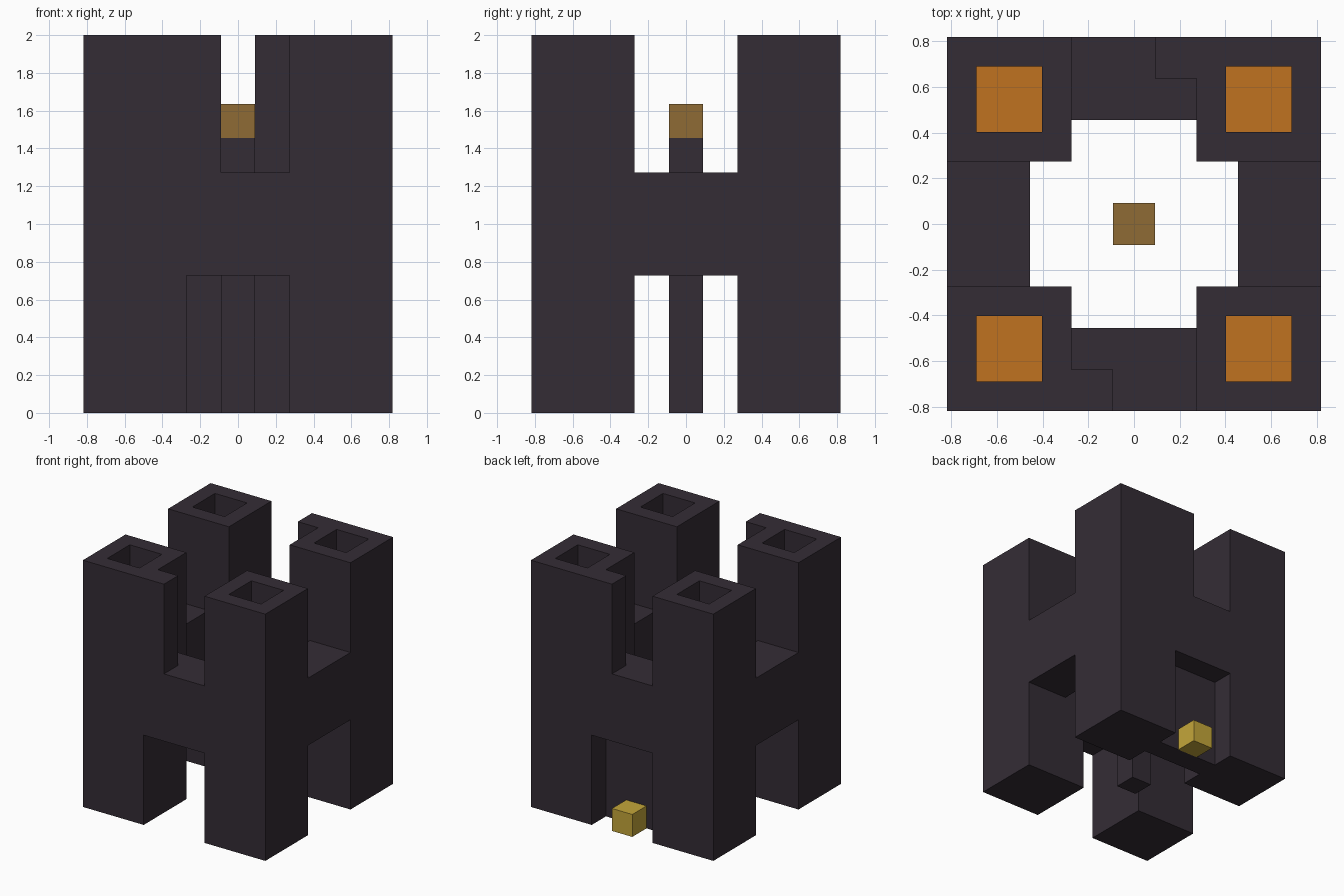
import bpy
import bmesh
from mathutils import Vector

default = bpy.data.objects.get("Cube")
if default:
    bpy.data.objects.remove(default, do_unlink=True)

U = 2 / 11  # one block: the model is 9 x 9 x 11 blocks


def linear(c):
    c /= 255
    return c / 12.92 if c <= 0.04045 else ((c + 0.055) / 1.055) ** 2.4


def material(name, *rgb):
    color = [linear(c) for c in rgb] + [1]
    mat = bpy.data.materials.new(name)
    mat.diffuse_color = color
    mat.use_nodes = True
    mat.node_tree.nodes["Principled BSDF"].inputs["Base Color"].default_value = color
    return mat


stone = material("dark stone", 52, 44, 53)
orange = material("glowing orange", 192, 114, 32)
amber = material("amber brown", 142, 107, 53)
yellow = material("golden yellow", 196, 166, 58)


def box(name, low, high, *mats, pit=0):
    """Box between two corners given in blocks, optionally with a pit in its top."""
    low, high = Vector(low) * U, Vector(high) * U
    center, size = (low + high) / 2, high - low
    bm = bmesh.new()
    bmesh.ops.create_cube(bm, size=1)
    for v in bm.verts:
        v.co = center + v.co * size
    if pit:
        bm.normal_update()
        top = max(bm.faces, key=lambda f: f.normal.z)
        bmesh.ops.inset_region(bm, faces=[top], thickness=U)
        floor = bmesh.ops.extrude_face_region(bm, geom=[top])["geom"]
        bmesh.ops.translate(bm, vec=(0, 0, -pit * U),
                            verts=[g for g in floor if isinstance(g, bmesh.types.BMVert)])
        for g in floor:
            if isinstance(g, bmesh.types.BMFace):
                g.material_index = 1
        if top.is_valid:
            bm.faces.remove(top)
    bmesh.ops.recalc_face_normals(bm, faces=bm.faces)
    mesh = bpy.data.meshes.new(name)
    bm.to_mesh(mesh)
    bm.free()
    for mat in mats:
        mesh.materials.append(mat)
    obj = bpy.data.objects.new(name, mesh)
    bpy.context.collection.objects.link(obj)
    return obj


# Corner towers, each with a glowing pit in the top
for depth, y in (("front", -4.5), ("back", 1.5)):
    for side, x in (("right", -4.5), ("left", 1.5)):
        box(f"{depth}_{side}_tower", (x, y, 0), (x + 3, y + 3, 11), stone, orange, pit=1)

# Bridges joining the towers
for name, s in (("front", -4.5), ("back", 2.5)):
    box(f"{name}_bridge", (-1.5, s, 4), (1.5, s + 2, 7), stone)
for name, s in (("right", -4.5), ("left", 2.5)):
    box(f"{name}_bridge", (s, -1.5, 4), (s + 2, 1.5, 7), stone)

# Thin fins beside the front and back gaps
box("front_fin", (-1.5, -4.5, 7), (-0.5, -3.5, 11), stone)
box("back_fin", (0.5, 3.5, 7), (1.5, 4.5, 11), stone)

# Recessed wall below the back bridge, with a block at its foot
box("back_wall", (-1.5, 2.5, 0), (1.5, 3.5, 4), stone)
box("yellow_block", (-0.5, 3.5, 0), (0.5, 4.5, 1), yellow)

# Central pillar and its cap
box("central_pillar", (-0.5, -0.5, 0), (0.5, 0.5, 8), stone)
box("pillar_cap", (-0.5, -0.5, 8), (0.5, 0.5, 9), amber)
